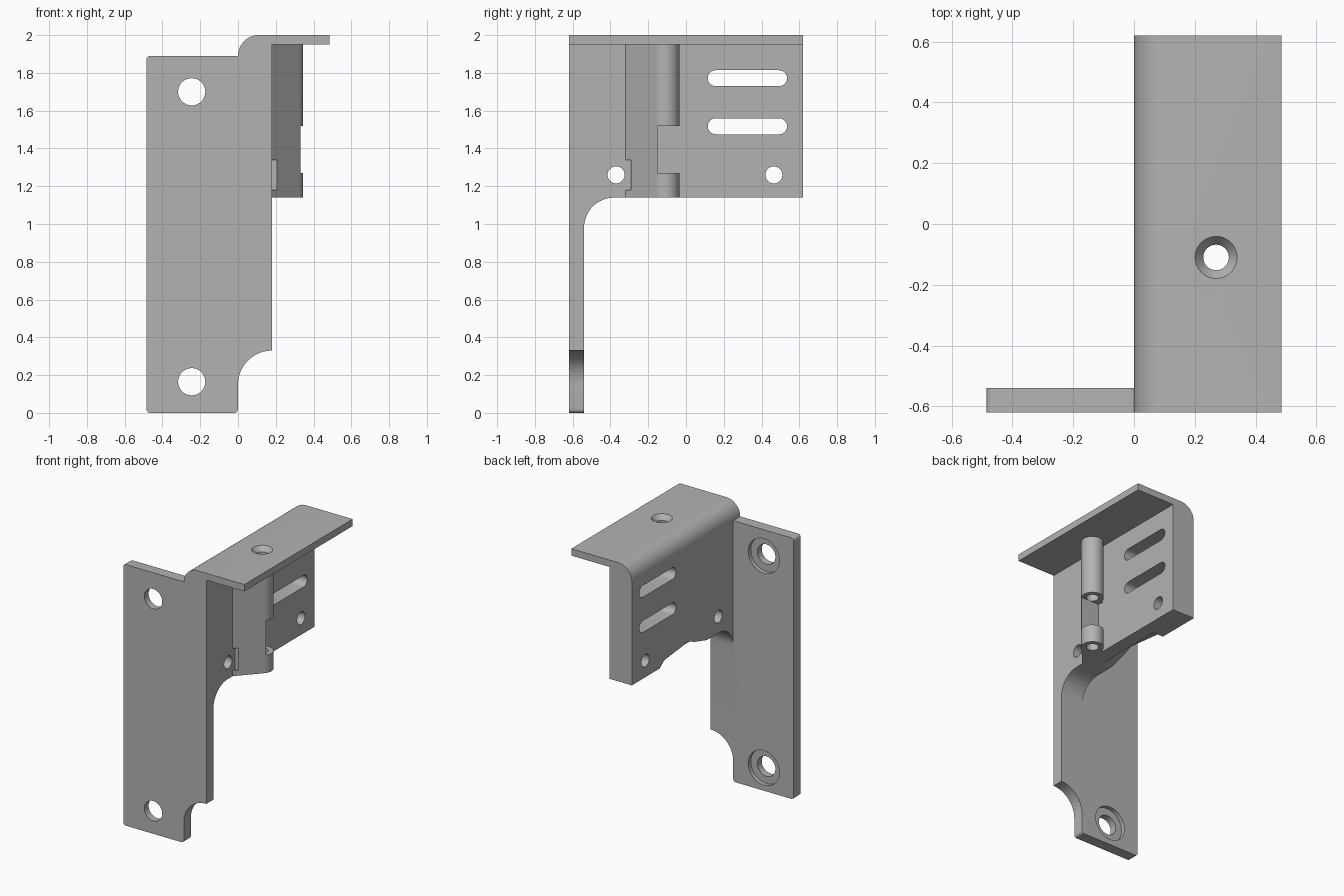
import bpy, bmesh, math
from mathutils import Vector

if "Cube" in bpy.data.objects:
    bpy.data.objects.remove(bpy.data.objects["Cube"])

grey = bpy.data.materials.new("bracket grey")
grey.diffuse_color = (0.45, 0.45, 0.45, 1)
grey.use_nodes = True
grey.node_tree.nodes["Principled BSDF"].inputs["Base Color"].default_value = grey.diffuse_color


def arc(cx, cy, r, a0, a1, n=12):
    return [(cx + r * math.cos(math.radians(a0 + (a1 - a0) * i / n)),
             cy + r * math.sin(math.radians(a0 + (a1 - a0) * i / n))) for i in range(n + 1)]


def prism(name, pts, axis, lo, hi):
    """Extrude a 2D outline along an axis: x uses (y,z), y uses (x,z), z uses (x,y)."""
    place = {'x': lambda a, b, t: (t, a, b), 'y': lambda a, b, t: (a, t, b),
             'z': lambda a, b, t: (a, b, t)}[axis]
    bm = bmesh.new()
    face = bm.faces.new([bm.verts.new(place(a, b, lo)) for a, b in pts])
    ext = bmesh.ops.extrude_face_region(bm, geom=[face])
    step = Vector(place(0, 0, hi - lo))
    bmesh.ops.translate(bm, vec=step, verts=[v for v in ext['geom'] if isinstance(v, bmesh.types.BMVert)])
    bmesh.ops.recalc_face_normals(bm, faces=bm.faces)
    me = bpy.data.meshes.new(name)
    bm.to_mesh(me)
    bm.free()
    me.materials.append(grey)
    ob = bpy.data.objects.new(name, me)
    bpy.context.collection.objects.link(ob)
    return ob


def box(name, x0, x1, y0, y1, z0, z1):
    return prism(name, [(x0, y0), (x1, y0), (x1, y1), (x0, y1)], 'z', z0, z1)


def rod(name, a, b, r, axis, lo, hi, n=40):
    return prism(name, arc(a, b, r, 0, 360 - 360 / n, n - 1), axis, lo, hi)


def combine(ob, others, op):
    for o in others:
        m = ob.modifiers.new(op, 'BOOLEAN')
        m.operation, m.solver, m.object = op, 'EXACT', o
        bpy.context.view_layer.objects.active = ob
        bpy.ops.object.modifier_apply(modifier=m.name)
        bpy.data.objects.remove(o)


# Front mounting plate with rounded corners and a scooped lower corner
outline = (arc(-0.465, 0.02, 0.02, 180, 270, 4) + arc(-0.02, 0.02, 0.02, 270, 360, 4)
           + arc(0.18, 0.15, 0.18, 180, 90) + [(0.18, 1.89)]
           + arc(-0.465, 1.87, 0.02, 90, 180, 4))
bracket = prism("bracket", outline, 'y', -0.62, -0.54)

# Side wall and top flange, bent with a rounded outer corner
angle = prism("wall_and_flange", [(0, 1.14), (0.18, 1.14), (0.18, 1.95), (0.485, 1.95), (0.485, 2.0)]
              + arc(0.11, 1.89, 0.11, 90, 180), 'y', -0.62, 0.62)

# Curved gusset where the wall meets the plate
gusset = prism("gusset", arc(-0.38, 0.98, 0.16, 180, 90) + [(-0.38, 1.2), (-0.58, 1.2), (-0.58, 0.98)],
               'x', 0, 0.18)

# Pin barrel and the sloping web that carries it
PX, PY, R = 0.27, -0.11, 0.075
barrel = rod("barrel", PX, PY, R, 'z', 1.14, 1.97, 48)
web = prism("web", [(0.17, -0.32), (0.18, -0.32), (PX + R * 0.738, PY - R * 0.674), (PX, PY), (0.17, PY)],
            'z', 1.14, 1.97)
combine(bracket, [angle, gusset, barrel, web], 'UNION')

cuts = []
# Plate holes, counterbored at the back
for z in (0.165, 1.70):
    cuts += [rod("plate_hole", -0.245, z, 0.072, 'y', -0.7, -0.5),
             rod("counterbore", -0.245, z, 0.125, 'y', -0.57, -0.5)]
# Wall holes and slots
for y in (-0.37, 0.465):
    cuts.append(rod("wall_hole", y, 1.26, 0.045, 'x', -0.1, 0.4))
for z in (1.517, 1.772):
    cuts.append(prism("slot", arc(0.157, z, 0.042, 90, 270) + arc(0.493, z, 0.042, -90, 90),
                      'x', -0.1, 0.4))
# Barrel window and clearance notch in the web
cuts += [box("barrel_window", 0.18, 0.4, -0.152, 0.0, 1.27, 1.52),
         box("web_notch", 0.18, 0.3, -0.4, -0.29, 1.18, 1.34)]
# Relief under the outer edge of the wall
cuts.append(prism("relief", [(0.30, 1.1), (0.30, 1.14), (0.25, 1.18), (-0.03, 1.21), (-0.1, 1.18),
                             (-0.24, 1.14), (-0.24, 1.1)], 'x', -0.1, 0.08))
# Pin bore with a countersunk mouth
cuts.append(rod("pin_bore", PX, PY, 0.042, 'z', 1.0, 2.1))
sink = rod("countersink", PX, PY, 0.07, 'z', 1.965, 2.001)
for v in sink.data.vertices:
    if v.co.z < 1.98:
        v.co.x = PX + (v.co.x - PX) * 0.6
        v.co.y = PY + (v.co.y - PY) * 0.6
cuts.append(sink)
combine(bracket, cuts, 'DIFFERENCE')

bpy.ops.object.select_all(action='DESELECT')
bracket.select_set(True)
bpy.context.view_layer.objects.active = bracket
bpy.ops.object.shade_smooth_by_angle(angle=math.radians(30))
